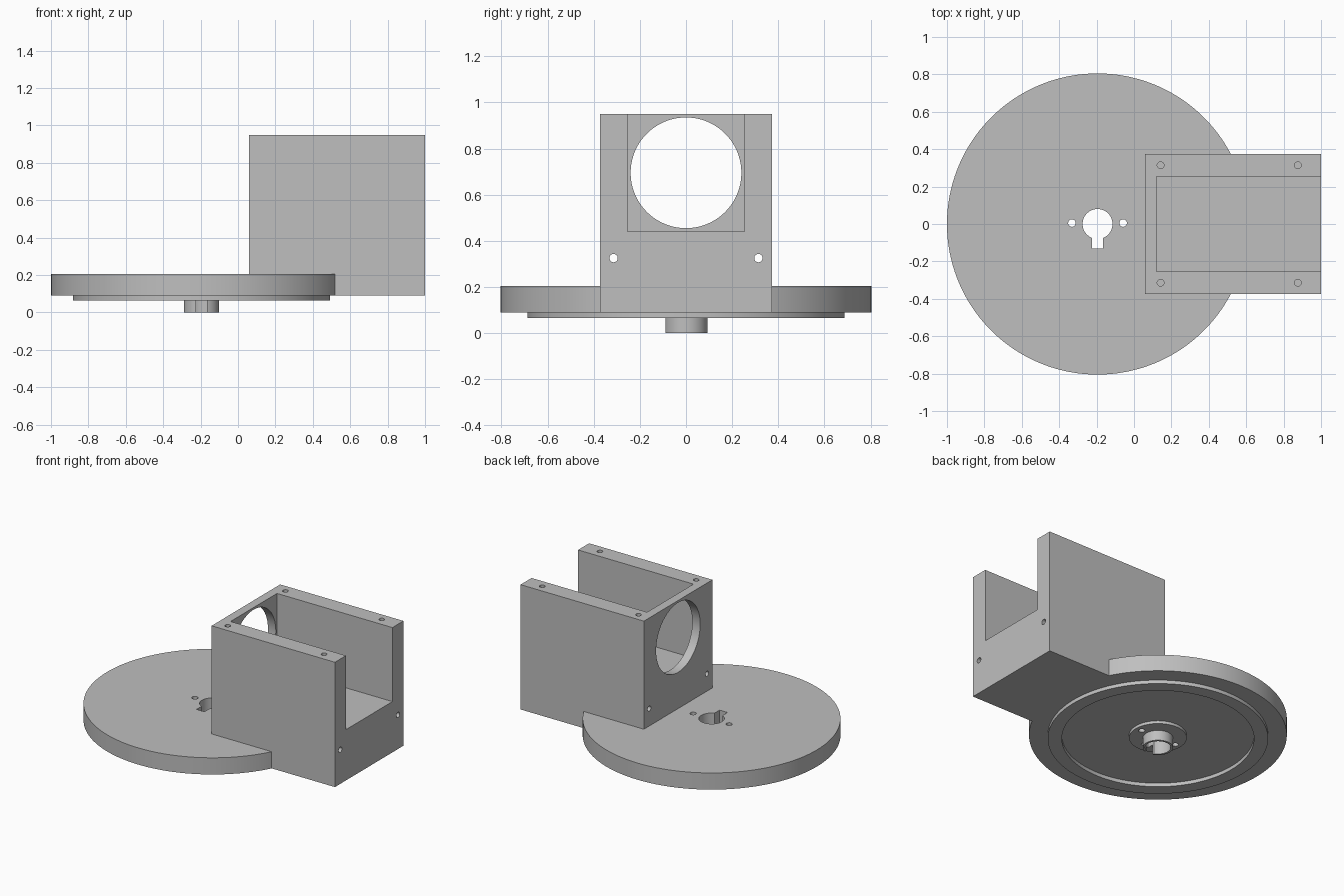
import bpy
from math import pi, radians

if "Cube" in bpy.data.objects:
    bpy.data.objects.remove(bpy.data.objects["Cube"], do_unlink=True)

grey = bpy.data.materials.new("machined grey")
grey.use_nodes = True
colour = (0.52, 0.52, 0.52, 1)
grey.diffuse_color = colour
grey.node_tree.nodes["Principled BSDF"].inputs["Base Color"].default_value = colour

AXIS_X = -0.195   # turntable axis
BOTTOM, TOP = 0.09, 0.205


def box(name, x0, x1, y0, y1, z0, z1):
    bpy.ops.mesh.primitive_cube_add(
        size=1, location=((x0 + x1) / 2, (y0 + y1) / 2, (z0 + z1) / 2))
    ob = bpy.context.object
    ob.name = name
    ob.scale = (x1 - x0, y1 - y0, z1 - z0)
    bpy.ops.object.transform_apply(location=False, rotation=False, scale=True)
    return ob


def cylinder(name, radius, x, y, z0, z1, sides=128):
    bpy.ops.mesh.primitive_cylinder_add(
        vertices=sides, radius=radius, depth=z1 - z0, location=(x, y, (z0 + z1) / 2))
    ob = bpy.context.object
    ob.name = name
    return ob


def cross_hole(radius, y, z, x0, x1, sides=32):
    bpy.ops.mesh.primitive_cylinder_add(
        vertices=sides, radius=radius, depth=x1 - x0,
        location=((x0 + x1) / 2, y, z), rotation=(0, pi / 2, 0))
    return bpy.context.object


def cut(ob, cutters):
    for cutter in cutters:
        cutter.hide_render = True
        mod = ob.modifiers.new("cut", 'BOOLEAN')
        mod.operation = 'DIFFERENCE'
        mod.solver = 'EXACT'
        mod.object = cutter
        bpy.context.view_layer.objects.active = ob
        bpy.ops.object.modifier_apply(modifier=mod.name)
        bpy.data.objects.remove(cutter, do_unlink=True)


def finish(ob):
    ob.data.materials.clear()
    ob.data.materials.append(grey)
    bpy.ops.object.select_all(action='DESELECT')
    ob.select_set(True)
    bpy.context.view_layer.objects.active = ob
    bpy.ops.object.shade_smooth_by_angle(angle=radians(30))


def bore():
    return cylinder("bore", 0.08, AXIS_X, 0, -0.1, 0.4, 64)


def keyway():
    return box("keyway", AXIS_X - 0.03, AXIS_X + 0.03, -0.13, 0, -0.1, 0.4)


def pin_holes():
    return [cylinder("pin", 0.02, AXIS_X + s * 0.137, 0.005, -0.1, 0.4, 32)
            for s in (-1, 1)]


# Turntable disc, with the bracket footprint removed
disc = cylinder("turntable_disc", 0.805, AXIS_X, 0, BOTTOM, TOP, 192)
cut(disc, [bore(), keyway(), *pin_holes(),
           box("footprint", 0.06, 1.2, -0.373, 0.373, 0, 0.4)])
finish(disc)

# Raised bearing ring on the underside
ring = cylinder("bearing_ring", 0.688, AXIS_X, 0, 0.065, BOTTOM, 192)
cut(ring, [cylinder("ring_hole", 0.6, AXIS_X, 0, 0, 0.2, 192)])
finish(ring)

# Shallow boss and slotted hub around the bore
boss = cylinder("centre_boss", 0.18, AXIS_X, 0, 0.07, BOTTOM)
cut(boss, [bore(), keyway(), *pin_holes()])
finish(boss)
hub = cylinder("slotted_hub", 0.094, AXIS_X, 0, 0, BOTTOM)
cut(hub, [bore(), keyway()])
finish(hub)

# Bracket: open-topped cradle with a round window and screw holes
bracket = box("motor_bracket", 0.06, 1.0, -0.373, 0.373, BOTTOM, 0.95)
cuts = [box("cavity", 0.12, 1.2, -0.253, 0.253, 0.44, 1.2),
        cross_hole(0.24, 0, 0.695, 0, 0.2, 128)]
for y in (-0.314, 0.314):
    cuts.append(cross_hole(0.018, y, 0.325, 0, 1.2))
    cuts += [cylinder("screw_hole", 0.018, x, y, 0.75, 1.1, 32) for x in (0.142, 0.876)]
cut(bracket, cuts)
finish(bracket)
